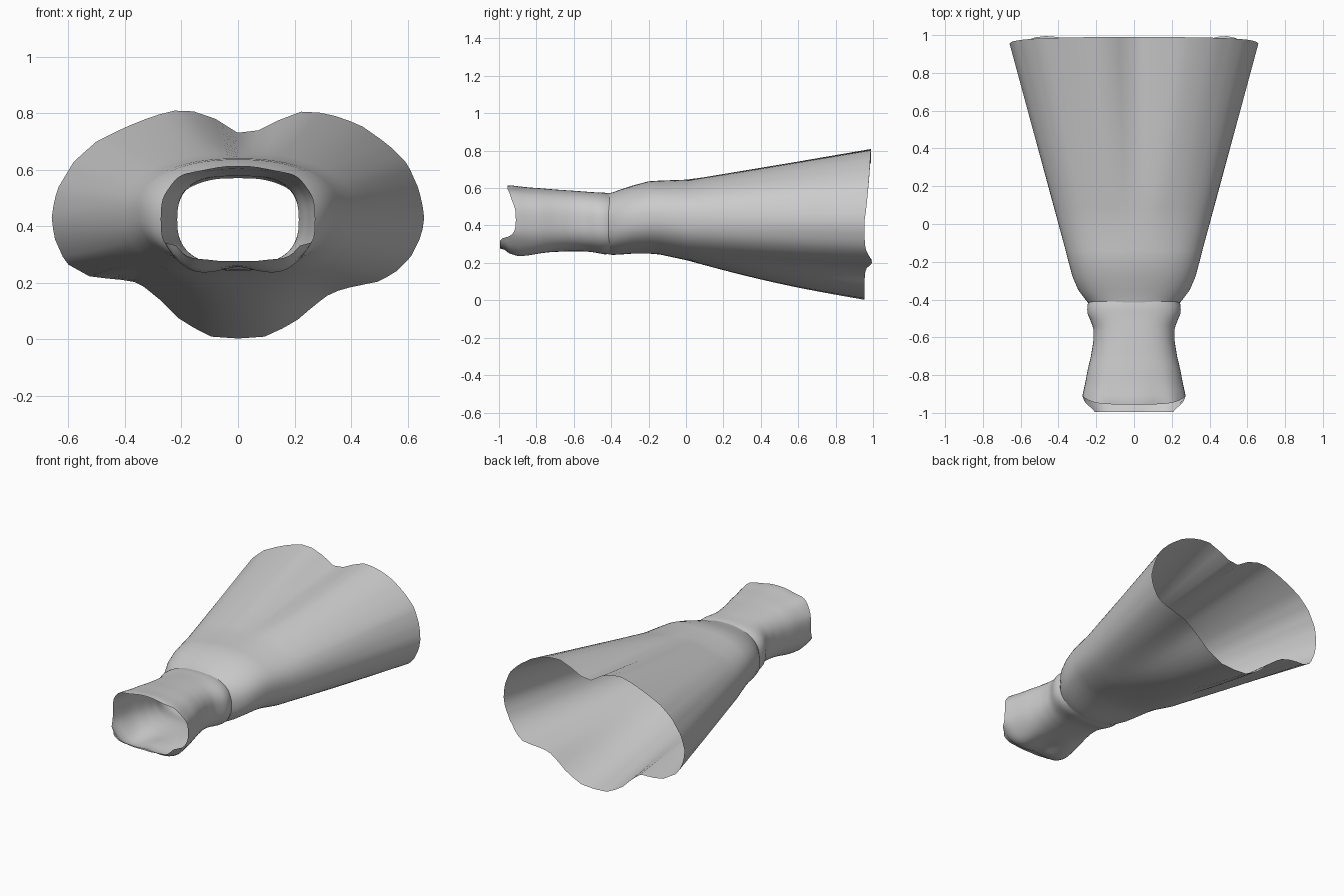
import bpy, bmesh, math
from math import sin, cos, pi, exp

if "Cube" in bpy.data.objects:
    bpy.data.objects.remove(bpy.data.objects["Cube"])

N = 72  # sides around


def lerp_table(table, v):
    """Linear lookup in rows (key, a, b, ...)."""
    if v <= table[0][0]:
        return table[0][1:]
    for p, q in zip(table, table[1:]):
        if v <= q[0]:
            t = (v - p[0]) / (q[0] - p[0])
            return [a + (b - a) * t for a, b in zip(p[1:], q[1:])]
    return table[-1][1:]


def oval(a, hw, top, bot, power):
    """Point on a rounded-box oval at angle a."""
    e = 2 / power
    c, s = cos(a), sin(a)
    return (math.copysign(abs(c) ** e, c) * hw,
            (top + bot) / 2 + math.copysign(abs(s) ** e, s) * (top - bot) / 2)


def loft(name, rings):
    """Open tube through rings of points."""
    bm = bmesh.new()
    vs = [[bm.verts.new(p) for p in ring] for ring in rings]
    for r0, r1 in zip(vs, vs[1:]):
        for i in range(N):
            j = (i + 1) % N
            bm.faces.new((r0[i], r0[j], r1[j], r1[i]))
    bmesh.ops.recalc_face_normals(bm, faces=bm.faces)
    me = bpy.data.meshes.new(name)
    bm.to_mesh(me)
    bm.free()
    ob = bpy.data.objects.new(name, me)
    bpy.context.collection.objects.link(ob)
    for f in me.polygons:
        f.use_smooth = True
    return ob


angles = [2 * pi * i / N for i in range(N)]

# Wavy hem outline (x, z), turned into radius by oval angle
hem = [(.66, .44), (.64, .53), (.60, .62), (.53, .69), (.43, .76), (.33, .795),
       (.24, .81), (.17, .79), (.10, .75), (.02, .72), (-.04, .75), (-.10, .795),
       (-.20, .815), (-.30, .79), (-.40, .75), (-.50, .70), (-.58, .63),
       (-.64, .53), (-.66, .44), (-.65, .36), (-.61, .27), (-.52, .22),
       (-.42, .212), (-.35, .20), (-.27, .135), (-.20, .065), (-.10, .01),
       (0, .003), (.10, .01), (.20, .06), (.27, .12), (.33, .165), (.40, .185),
       (.50, .205), (.56, .24), (.61, .29), (.65, .37)]
CZ, SQ = .43, .6
polar = sorted((math.atan2((z - CZ) / SQ, x) % (2 * pi), x, z) for x, z in hem)
first, last = polar[0], polar[-1]
polar = ([(last[0] - 2 * pi, *last[1:])] + polar + [(first[0] + 2 * pi, *first[1:])])

# Skirt: y, half width, top, bottom of the fitted upper part
hips = [(-.415, .245, .572, .245), (-.39, .265, .578, .243), (-.35, .295, .592, .245),
        (-.28, .325, .615, .25), (-.2, .347, .636, .25), (-.14, .362, .64, .245),
        (0, .40, .645, .215)]
rings = []
for row in hips:
    rings.append([(p[0], row[0], p[1]) for p in (oval(a, *row[1:], 2.3) for a in angles)])
for k in range(1, 13):
    t = k / 12
    ring = []
    for a in angles:
        x0, z0 = oval(a, .40, .645, .215, 2.3)
        b = math.atan2((z0 - CZ) / SQ, x0) % (2 * pi)
        x1, z1 = lerp_table(polar, b)
        length = .955 + .035 * max(0, sin(a)) ** .7
        length += .04 * sum(exp(-((a - c) / .22) ** 2) for c in (3.85, 5.57))
        sag = -.015 * sin(pi * t) * max(0, -sin(a)) ** 2
        ring.append((x0 + (x1 - x0) * t, length * t, z0 + (z1 - z0) * t + sag))
    rings.append(ring)
loft("skirt", rings)

# Bodice: y, half width, top, bottom
torso = [(-.98, .255, .60, .275), (-.945, .278, .612, .25), (-.9, .272, .608, .24),
         (-.85, .26, .603, .243), (-.77, .245, .598, .25), (-.7, .228, .592, .257),
         (-.62, .215, .587, .262), (-.55, .215, .582, .262), (-.5, .235, .578, .258),
         (-.47, .248, .577, .252), (-.43, .247, .575, .245), (-.41, .24, .57, .247)]
rim = lambda a: -.955 + .045 * cos(a) ** 4 if sin(a) > 0 else \
    -.91 - .085 * min(1, -sin(a) * 1.6) ** 2
rings = []
for k in range(25):
    t = k / 24
    ring = []
    for a in angles:
        y = rim(a) * (1 - t) - .41 * t
        x, z = oval(a, *lerp_table(torso, y), 2.6)
        # two rounded lobes on the lower side of the neckline, dip between
        w = exp(-((y + .87) / .12) ** 2)
        if z < .42:
            z += w * (.02 * exp(-(x / .06) ** 2) - .018 * exp(-((abs(x) - .15) / .07) ** 2))
        # small gathers near the rim
        z += .004 * sin(9 * a) * exp(-t * 6)
        ring.append((x, y, z))
    rings.append(ring)
loft("bodice", rings)
